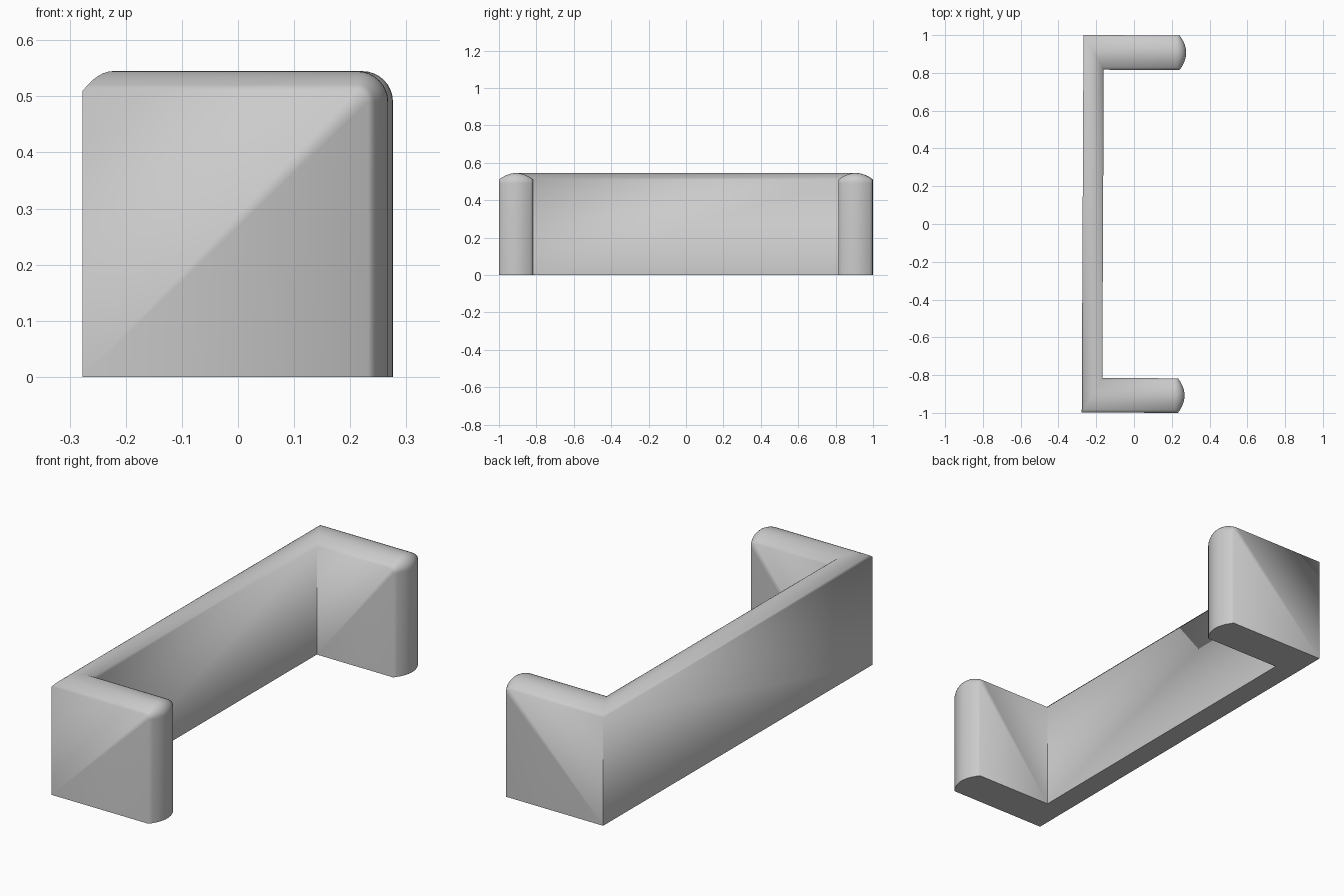
import bpy, bmesh, math
from mathutils import Vector, Matrix

if "Cube" in bpy.data.objects:
    bpy.data.objects.remove(bpy.data.objects["Cube"])

HX, HY, TOP = 0.272, 0.999, 0.545      # half depth, half length, height
BACK_T, ARM_T = 0.108, 0.183           # panel thicknesses
DOME, EDGE_R = 0.035, 0.02             # crown of the padded edge, side corner radius
CROSS, ARC = 12, 8                     # segments across the crown and round the corner

bm = bmesh.new()


def section(outer, inner, normal):
    """Row of verts from outer to inner edge, crowned along normal."""
    row = []
    for k in range(CROSS + 1):
        t = k / CROSS
        bulge = DOME * (1 - (2 * t - 1) ** 2)
        row.append(bm.verts.new(outer.lerp(inner, t) + normal * bulge))
    return row


def arm(s):
    """Crowned edge of one arm: up the front, round the corner, back to the mitre."""
    cx, cz = HX - DOME - EDGE_R, TOP - DOME - EDGE_R
    yo, yi = s * HY, s * (HY - ARM_T)
    x = cx + EDGE_R
    rows = [section(Vector((x, yo, 0)), Vector((x, yi, 0)), Vector((1, 0, 0)))]
    for k in range(ARC + 1):
        a = math.pi / 2 * k / ARC
        n = Vector((math.cos(a), 0, math.sin(a)))
        c = Vector((cx, 0, cz)) + n * EDGE_R
        rows.append(section(c + Vector((0, yo, 0)), c + Vector((0, yi, 0)), n))
    z = TOP - DOME
    rows.append(section(Vector((-HX, yo, z)), Vector((-HX + BACK_T, yi, z)), Vector((0, 0, 1))))
    # Floor corners below the mitre
    foot = [bm.verts.new((-HX, yo, 0)), bm.verts.new((-HX + BACK_T, yi, 0))]
    # Flat arm sides and underside
    bm.faces.new([r[0] for r in rows] + [foot[0]])
    bm.faces.new([r[-1] for r in rows] + [foot[1]])
    bm.faces.new(rows[0] + [foot[1], foot[0]])
    return rows, foot


left, left_foot = arm(1)
right, right_foot = arm(-1)

# Crowned edge running over both arms and the back
path = left + right[::-1]
for a, b in zip(path, path[1:]):
    for k in range(CROSS):
        bm.faces.new((a[k], a[k + 1], b[k + 1], b[k]))

# Back panel sides and underside
for k, e in ((0, 0), (1, -1)):
    bm.faces.new((left[-1][e], right[-1][e], right_foot[k], left_foot[k]))
bm.faces.new(left_foot + right_foot[::-1])

bmesh.ops.recalc_face_normals(bm, faces=bm.faces)
# The whole frame sits very slightly turned
bm.transform(Matrix.Rotation(-0.0047, 4, 'Z'))

mesh = bpy.data.meshes.new("sofa_back_and_arms")
bm.to_mesh(mesh)
bm.free()
frame = bpy.data.objects.new("sofa_back_and_arms", mesh)
bpy.context.collection.objects.link(frame)
bpy.context.view_layer.objects.active = frame
frame.select_set(True)
bpy.ops.object.shade_smooth_by_angle(angle=math.radians(60))
